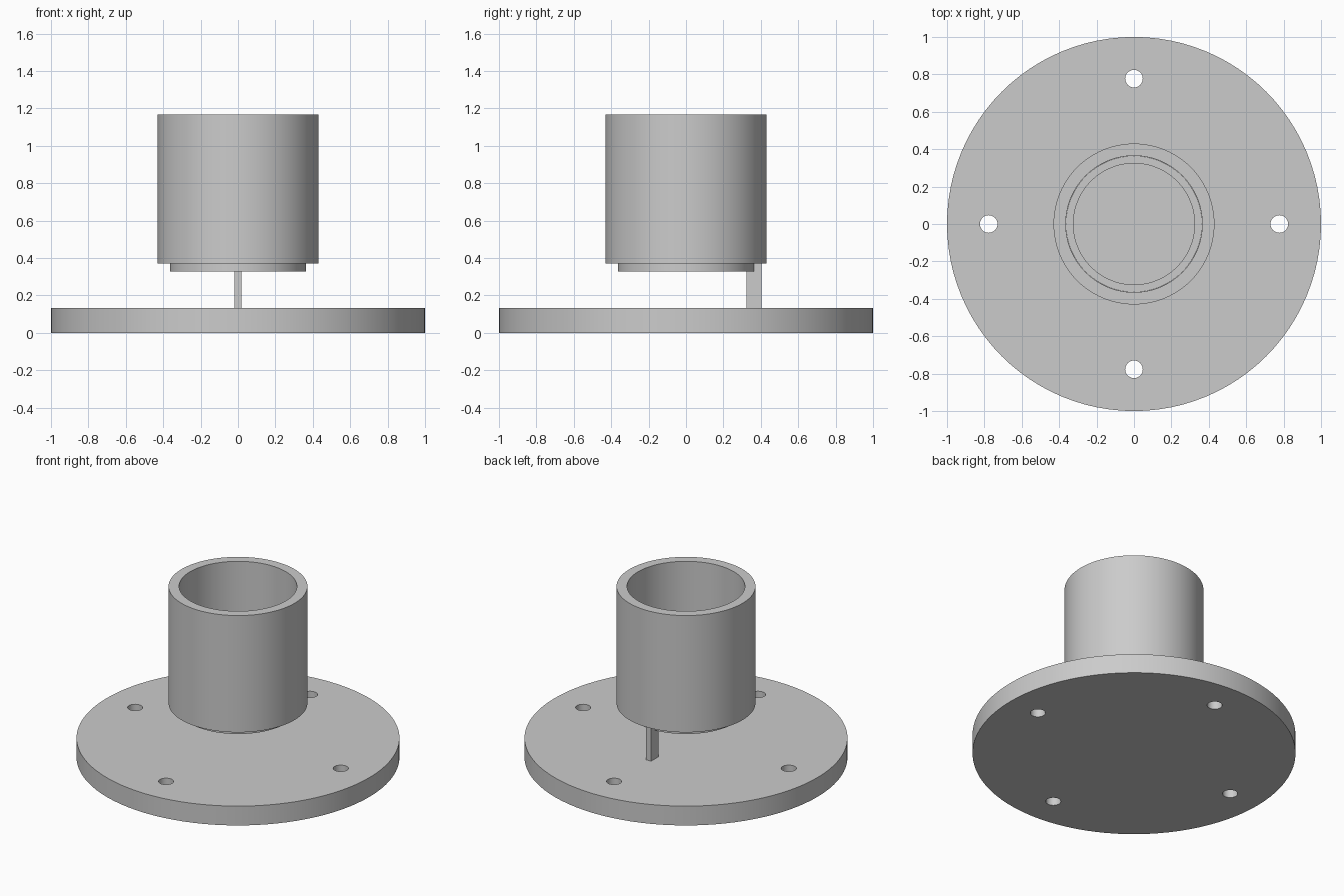
import bpy, bmesh, math

cube = bpy.data.objects.get("Cube")
if cube:
    bpy.data.objects.remove(cube, do_unlink=True)

grey = bpy.data.materials.new("plain_grey")
grey.use_nodes = True
grey.diffuse_color = (0.6, 0.6, 0.6, 1)
grey.node_tree.nodes["Principled BSDF"].inputs["Base Color"].default_value = (0.6, 0.6, 0.6, 1)


def finish(bm, name):
    bmesh.ops.recalc_face_normals(bm, faces=bm.faces)
    mesh = bpy.data.meshes.new(name)
    bm.to_mesh(mesh)
    bm.free()
    mesh.materials.append(grey)
    obj = bpy.data.objects.new(name, mesh)
    bpy.context.collection.objects.link(obj)
    return obj


def smooth(obj):
    bpy.ops.object.select_all(action="DESELECT")
    obj.select_set(True)
    bpy.context.view_layer.objects.active = obj
    bpy.ops.object.shade_smooth_by_angle(angle=math.radians(30))


def cylinder(name, radius, z0, z1, x=0, y=0, sides=96):
    bm = bmesh.new()
    bmesh.ops.create_cone(bm, cap_ends=True, segments=sides, radius1=radius,
                          radius2=radius, depth=z1 - z0)
    bmesh.ops.translate(bm, verts=bm.verts, vec=(x, y, (z0 + z1) / 2))
    return finish(bm, name)


def tube(name, outer, inner, z0, z1, sides=96):
    bm = bmesh.new()
    section = [(outer, z0), (outer, z1), (inner, z1), (inner, z0)]
    verts = [bm.verts.new((r, 0, z)) for r, z in section]
    edges = [bm.edges.new((verts[i], verts[(i + 1) % 4])) for i in range(4)]
    bmesh.ops.spin(bm, geom=verts + edges, cent=(0, 0, 0), axis=(0, 0, 1),
                   angle=math.tau, steps=sides)
    bmesh.ops.remove_doubles(bm, verts=bm.verts, dist=0.0001)
    obj = finish(bm, name)
    smooth(obj)
    return obj


# Base plate with four bolt holes
plate = cylinder("base_plate", 1.0, 0, 0.132)
for i in range(4):
    a = i * math.pi / 2
    drill = cylinder(f"bolt_hole_cutter_{i + 1}", 0.047, -0.1, 0.3,
                     0.777 * math.cos(a), 0.777 * math.sin(a), 32)
    cut = plate.modifiers.new("bolt_hole", "BOOLEAN")
    cut.operation = "DIFFERENCE"
    cut.solver = "EXACT"
    cut.object = drill
    bpy.context.view_layer.objects.active = plate
    bpy.ops.object.modifier_apply(modifier=cut.name)
    bpy.data.objects.remove(drill, do_unlink=True)
smooth(plate)

# Large socket and the narrow ring it sits on
tube("socket_tube", 0.43, 0.365, 0.37, 1.168)
tube("seat_ring", 0.364, 0.324, 0.328, 0.41)

# Thin post at the back joining the plate to the socket
bm = bmesh.new()
bmesh.ops.create_cube(bm, size=1)
bmesh.ops.scale(bm, verts=bm.verts, vec=(0.038, 0.08, 0.242))
bmesh.ops.translate(bm, verts=bm.verts, vec=(0, 0.364, 0.25))
finish(bm, "support_post")
